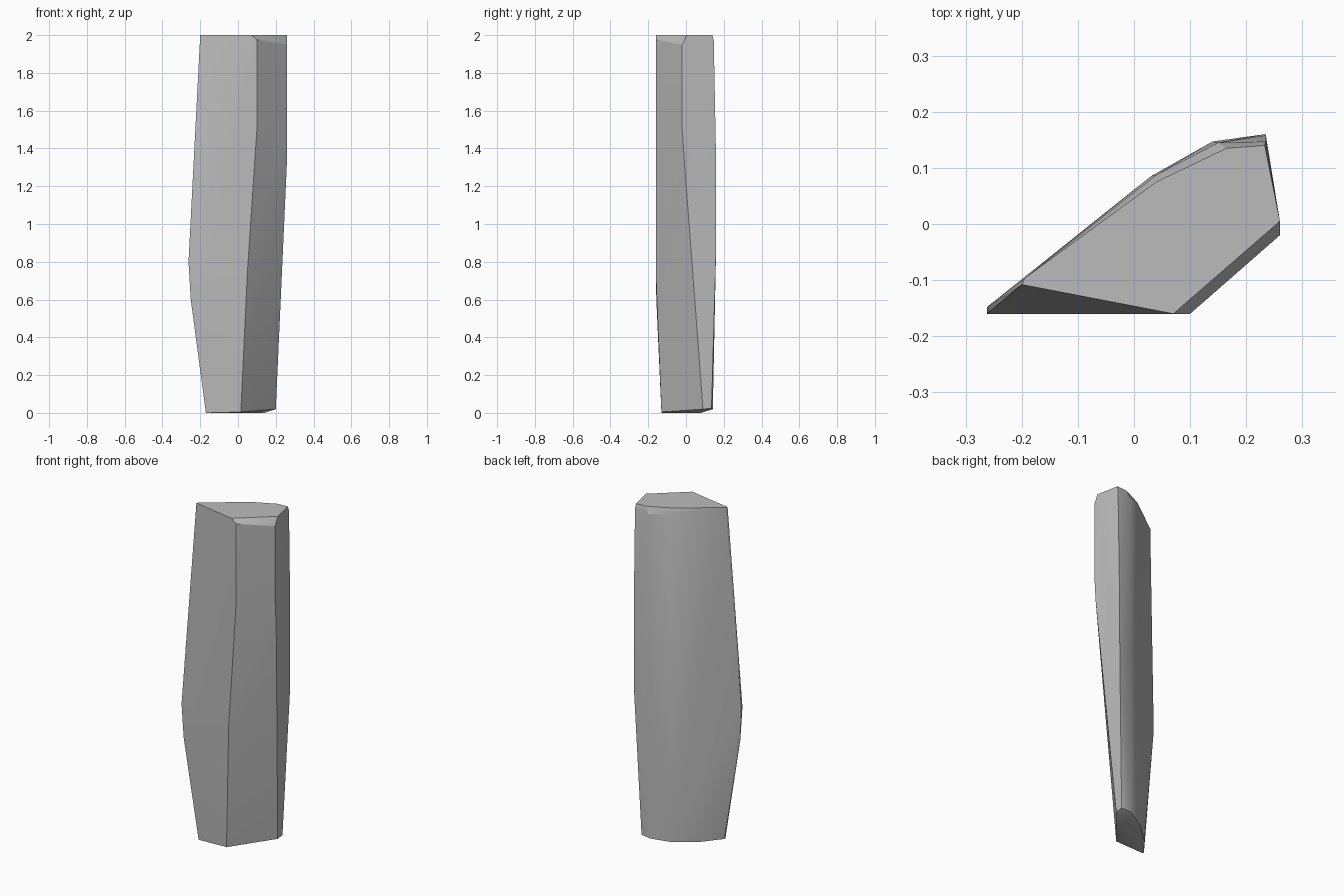
import bpy
import bmesh
import math

# Remove the default cube
default_cube = bpy.data.objects.get("Cube")
if default_cube:
    bpy.data.objects.remove(default_cube, do_unlink=True)


def make_material(name, color):
    material = bpy.data.materials.new(name)
    material.use_nodes = True
    material.diffuse_color = color
    shader = material.node_tree.nodes["Principled BSDF"]
    shader.inputs["Base Color"].default_value = color
    shader.inputs["Roughness"].default_value = 0.9
    return material


def make_hull(name, corner_groups, material):
    """Wrap a convex faceted stone around the given corner points."""
    bm = bmesh.new()
    for corners in corner_groups:
        for corner in corners:
            bm.verts.new(corner)
    result = bmesh.ops.convex_hull(bm, input=bm.verts[:])
    unused = {v for v in result["geom_interior"] + result["geom_unused"]
              if isinstance(v, bmesh.types.BMVert) and v.is_valid}
    bmesh.ops.delete(bm, geom=list(unused), context="VERTS")
    # Merge the nearly coplanar triangles into broad facets
    bmesh.ops.dissolve_limit(bm, angle_limit=math.radians(1),
                             verts=bm.verts[:], edges=bm.edges[:])
    bmesh.ops.recalc_face_normals(bm, faces=bm.faces[:])
    mesh = bpy.data.meshes.new(name)
    bm.to_mesh(mesh)
    bm.free()
    mesh.materials.append(material)
    stone = bpy.data.objects.new(name, mesh)
    bpy.context.collection.objects.link(stone)
    return stone


# Flat top outline
top_rim = [
    (-.2, -.108, 2), (.07, -.16, 2), (.26, .005, 2),
    (.233, .14, 2), (.165, .135, 2), (.04, .075, 2), (-.195, -.097, 2),
]

# Chamfer just below the top, along the right and back
top_chamfer = [
    (.1, -.16, 1.975), (.26, -.02, 1.95),
    (.235, .147, 1.97), (.15, .145, 1.96), (.04, .088, 1.97),
]

# Widest part of the shaft
shaft = [
    (.1, -.16, 1.5), (.26, -.02, 1.5), (.26, -.01, 1.35),
    (.235, .158, 1.4), (.233, .16, .9), (.14, .147, 1), (.045, .092, 1),
    (.05, -.16, .75), (-.262, -.16, .8), (-.262, -.148, .8),
    (-.25, -.157, .6),
]

# Narrow foot, slightly raised on the right
foot = [
    (-.17, -.13, 0), (.015, -.13, .005), (.2, .09, .02), (.2, .135, .025),
    (.14, .142, .02), (.03, .085, .005), (-.09, -.02, 0), (-.17, -.12, 0),
    (0, -.12, 0), (.14, .08, 0),
]

stone_grey = make_material("stone grey", (.5, .5, .5, 1))
pillar = make_hull("stone_pillar", (top_rim, top_chamfer, shaft, foot), stone_grey)

# Soft shallow creases, crisp main edges
bpy.ops.object.select_all(action="DESELECT")
pillar.select_set(True)
bpy.context.view_layer.objects.active = pillar
bpy.ops.object.shade_smooth_by_angle(angle=math.radians(20))
